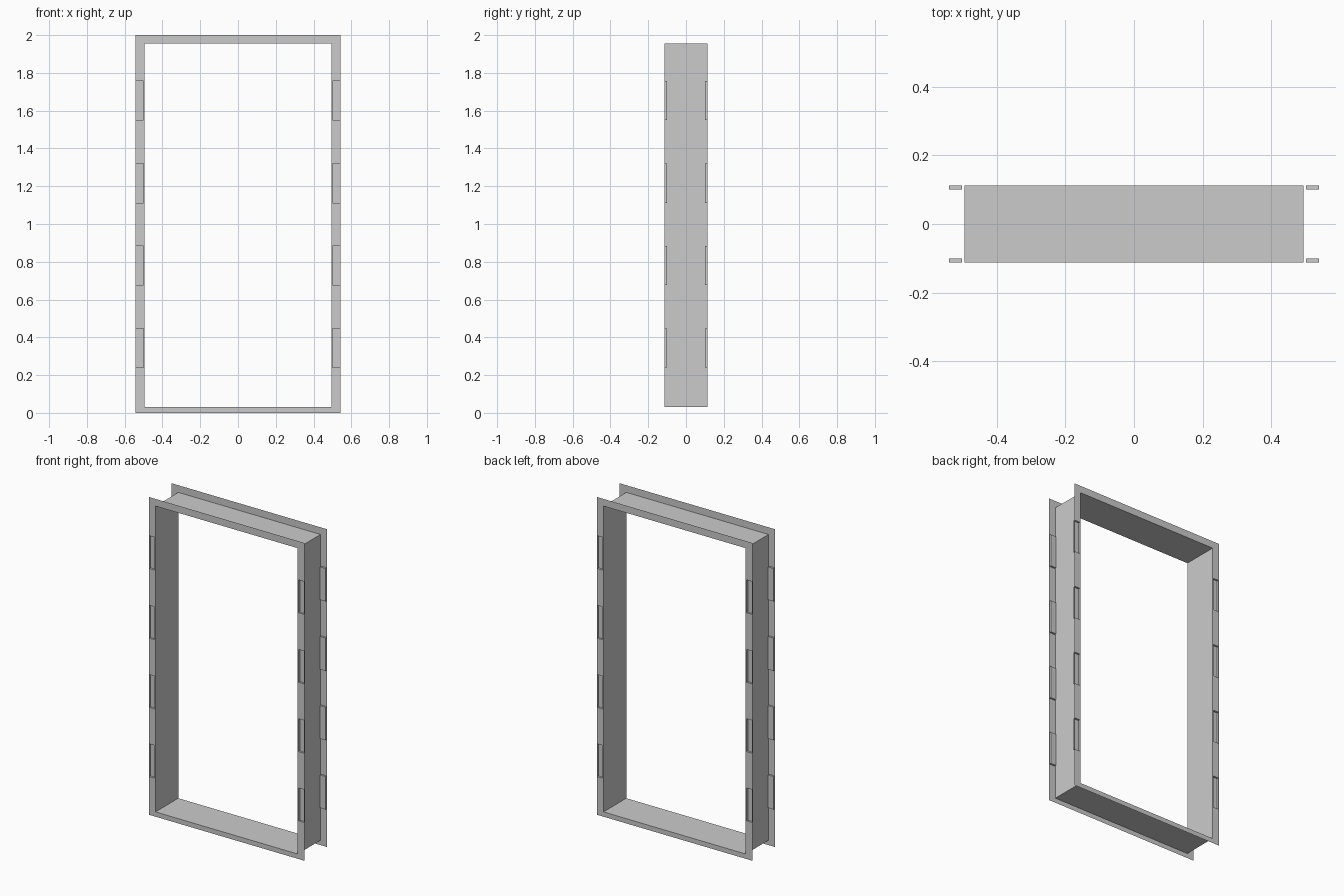
import bpy, bmesh

if "Cube" in bpy.data.objects:
    bpy.data.objects.remove(bpy.data.objects["Cube"])

HALF_W, OPEN_W = 0.542, 0.495      # outer and opening half widths
OPEN_Z0, OPEN_Z1 = 0.03, 1.955     # opening bottom and top
HALF_D, POCKET_D = 0.113, 0.012    # half depth of frame, pocket depth
POCKETS = [(z, z + 0.207) for z in (0.24, 0.676, 1.112, 1.55)]


def add_object(name, bm):
    mesh = bpy.data.meshes.new(name)
    bm.to_mesh(mesh)
    bm.free()
    obj = bpy.data.objects.new(name, mesh)
    bpy.context.collection.objects.link(obj)
    return obj


def lining():
    # Open tunnel through the frame
    bm = bmesh.new()
    corners = [(-OPEN_W, OPEN_Z0), (OPEN_W, OPEN_Z0), (OPEN_W, OPEN_Z1), (-OPEN_W, OPEN_Z1)]
    front = [bm.verts.new((x, -HALF_D, z)) for x, z in corners]
    back = [bm.verts.new((x, HALF_D, z)) for x, z in corners]
    for i in range(4):
        j = (i + 1) % 4
        bm.faces.new((front[i], back[i], back[j], front[j]))
    return add_object("frame_lining", bm)


def flange(name, side):
    # Thin flange laid out as a grid around the opening, with sunk hinge pockets
    bm = bmesh.new()
    half = [OPEN_W, 0.501, 0.539, HALF_W]
    xs = [-x for x in reversed(half)] + half
    zs = [0, OPEN_Z0] + [z for p in POCKETS for z in p] + [OPEN_Z1, 2]
    grid = [[bm.verts.new((x, side * HALF_D, z)) for z in zs] for x in xs]
    pockets = []
    for i in range(len(xs) - 1):
        for j in range(len(zs) - 1):
            if i == 3 and 0 < j < len(zs) - 2:
                continue                     # the opening
            quad = (grid[i][j], grid[i + 1][j], grid[i + 1][j + 1], grid[i][j + 1])
            face = bm.faces.new(quad if side < 0 else quad[::-1])
            if i in (1, 5) and (zs[j], zs[j + 1]) in POCKETS:
                pockets.append(face)
    # Sink the pockets towards the middle of the frame
    for face in bmesh.ops.extrude_discrete_faces(bm, faces=pockets)["faces"]:
        bmesh.ops.translate(bm, verts=face.verts, vec=(0, -side * POCKET_D, 0))
    # extrusion leaves walls detached from the flange border only in topology
    bmesh.ops.remove_doubles(bm, verts=bm.verts, dist=1e-5)
    return add_object(name, bm)


lining()
flange("front_flange", -1)
flange("back_flange", 1)
